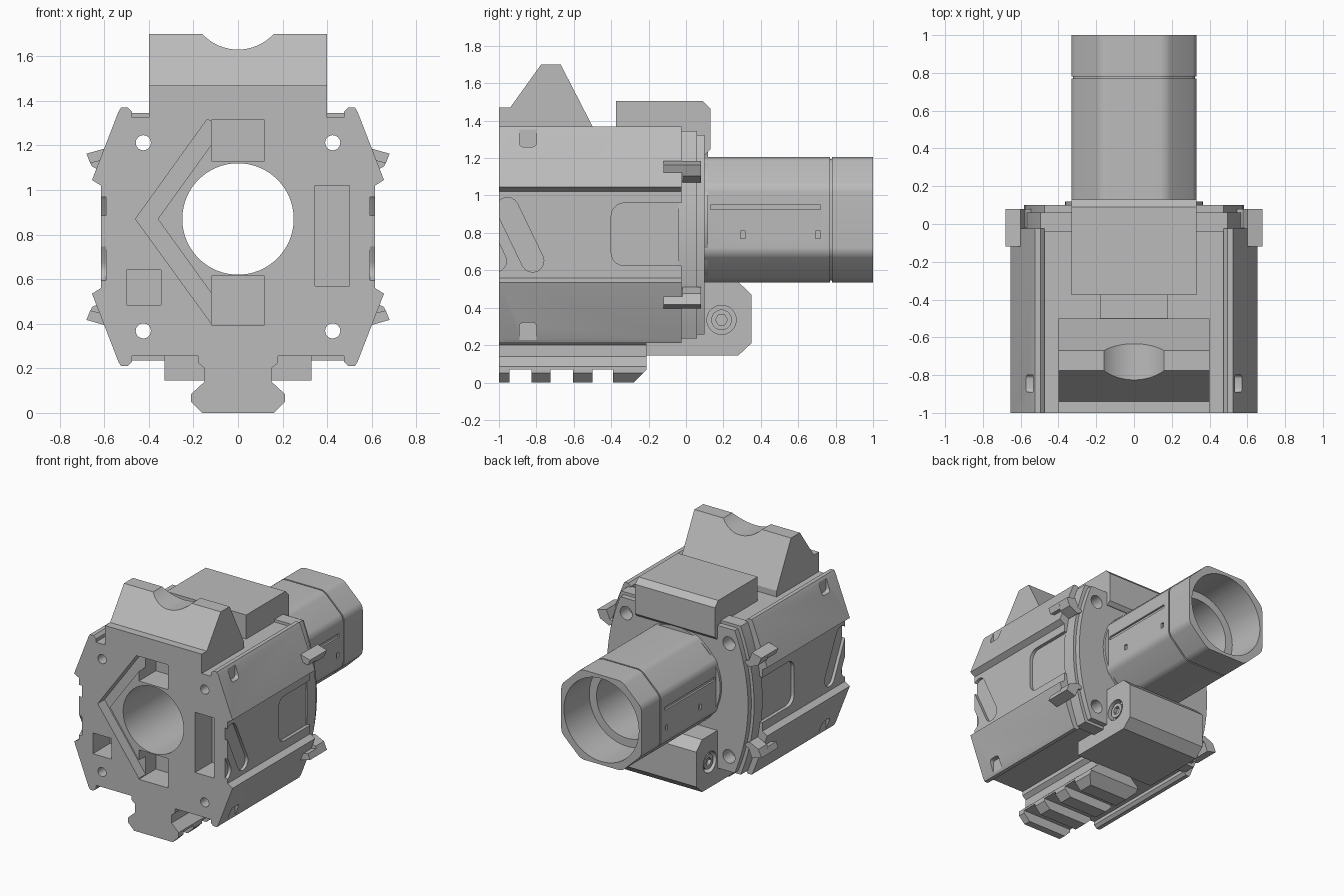
import bpy, bmesh, math
from mathutils import Vector

if "Cube" in bpy.data.objects:
    bpy.data.objects.remove(bpy.data.objects["Cube"], do_unlink=True)

metal = bpy.data.materials.new("matte grey metal")
metal.use_nodes = True
GREY = (0.5, 0.5, 0.5, 1)
metal.diffuse_color = GREY
metal.node_tree.nodes["Principled BSDF"].inputs["Base Color"].default_value = GREY

MID, BORE_Z = 0.79, 0.87     # mid height of the housing, height of the bore


def prism(name, pts, axis, a, b, rounding=0):
    """Extrude a profile along x (pts are y, z) or along y (pts are x, z)."""
    place = (lambda p, t: (t, p[0], p[1])) if axis == "x" else (lambda p, t: (p[0], t, p[1]))
    bm = bmesh.new()
    face = bm.faces.new([bm.verts.new(place(p, a)) for p in pts])
    ext = bmesh.ops.extrude_face_region(bm, geom=[face])
    move = Vector(place((0, 0), b - a))
    bmesh.ops.translate(bm, vec=move, verts=[v for v in ext["geom"] if isinstance(v, bmesh.types.BMVert)])
    if rounding:
        k = 0 if axis == "x" else 1
        long_edges = [e for e in bm.edges if abs(e.verts[0].co[k] - e.verts[1].co[k]) > 1e-5]
        bmesh.ops.bevel(bm, geom=long_edges, offset=rounding, segments=5, profile=0.5,
                        affect="EDGES", clamp_overlap=True)
    bmesh.ops.recalc_face_normals(bm, faces=bm.faces)
    mesh = bpy.data.meshes.new(name)
    bm.to_mesh(mesh)
    bm.free()
    mesh.materials.append(metal)
    obj = bpy.data.objects.new(name, mesh)
    bpy.context.scene.collection.objects.link(obj)
    return obj


def rect(u0, u1, v0, v1):
    return [(u0, v0), (u1, v0), (u1, v1), (u0, v1)]


def disc(u, v, r, n=64):
    return [(u + r * math.cos(math.tau * i / n), v + r * math.sin(math.tau * i / n)) for i in range(n)]


def both(half):
    """Complete a right half profile with its left half."""
    return half + [(-x, z) for x, z in reversed(half)]


def cut(obj, *args, **kw):
    """Subtract a prism from a part."""
    tool = prism("cutter", *args, **kw)
    tool.hide_render = True
    mod = obj.modifiers.new("cut", "BOOLEAN")
    mod.operation, mod.solver, mod.object = "DIFFERENCE", "EXACT", tool
    bpy.context.view_layer.objects.active = obj
    bpy.ops.object.modifier_apply(modifier=mod.name)
    bpy.data.objects.remove(tool, do_unlink=True)


def side_span(side, a, b):
    return (a, b) if side > 0 else (-b, -a)


# Main housing
upper = [(0.475, 1.325), (0.475, 1.35), (0.495, 1.37), (0.525, 1.37), (0.537, 1.35),
         (0.655, 1.045), (0.615, 1.02)]
housing = prism("housing", both(upper + [(x, 2 * MID - z) for x, z in reversed(upper)]), "y", -1, -0.025)
cut(housing, disc(0, BORE_Z, 0.25), "y", -1.1, 0.1)

# Front face pockets and angled groove
for u0, u1, v0, v1 in [(-0.12, 0.12, 1.13, 1.345 - 0.03), (-0.12, 0.12, 0.395, 0.615),
                       (0.345, 0.5, 0.57, 1.02), (-0.5, -0.345, 0.485, 0.64)]:
    cut(housing, rect(u0, u1, v0, v1), "y", -1.1, -0.8)
cut(housing, [(-0.115, 1.31), (-0.14, 1.315), (-0.46, BORE_Z), (-0.115, 0.395), (-0.115, 0.53),
              (-0.36, BORE_Z), (-0.115, 1.21)], "y", -1.1, -0.92)

# Side panels, slanted slots and edge notches
def slanted_slot(shift):
    p, q, r = Vector((-0.955 + shift, 0.93)), Vector((-0.82 + shift, 0.65)), 0.06
    base = math.atan2(p.y - q.y, p.x - q.x) - math.pi / 2
    pts = []
    for centre, start in ((p, base), (q, base + math.pi)):
        for i in range(9):
            t = start + math.pi * i / 8
            pts.append((centre.x + r * math.cos(t), centre.y + r * math.sin(t)))
    return pts

for side in (1, -1):
    cut(housing, rect(-0.4, 0.2, 0.625, 0.96), "x", *side_span(side, 0.59, 0.8), rounding=0.07)
    for shift in (0, -0.2):
        cut(housing, slanted_slot(shift), "x", *side_span(side, 0.592, 0.8))
    for z0, z1 in ((1.26, 1.45), (0.13, 0.32)):
        cut(housing, rect(-0.89, -0.80, z0, z1), "x", *side_span(side, 0.535, 0.8), rounding=0.02)

# Rear flange in two layers, with arched sides
def flange_outline(grow):
    half = []
    for i in range(17):
        t = 1 - i / 8
        half.append((0.605 - 0.11 * t * t + grow, MID + (0.555 + grow) * t))
    return both(half)

flange = prism("flange", flange_outline(0), "y", -0.04, 0.06)
back_plate = prism("back_plate", flange_outline(-0.022), "y", 0.05, 0.1)
collar = prism("collar", disc(0, BORE_Z, 0.365), "y", 0.09, 0.118)

# Tube with rounded octagonal section, a thin groove and a muzzle
def octagon(s):
    quarter = [(0.17, 0.335), (0.332, 0.18)]
    half = quarter + [(x, -z) for x, z in reversed(quarter)]
    return both([(x * s, BORE_Z + z * s) for x, z in half])

tube = prism("tube", octagon(1), "y", 0.1, 0.77, rounding=0.03)
groove_ring = prism("groove_ring", octagon(0.97), "y", 0.765, 0.785, rounding=0.03)
muzzle = prism("muzzle", octagon(1), "y", 0.78, 1, rounding=0.03)
for part in (flange, back_plate, collar, tube):
    cut(part, disc(0, BORE_Z, 0.25), "y", -0.5, 1.5)
cut(tube, disc(0, BORE_Z, 0.31), "y", 0.7, 1.5)
for part in (groove_ring, muzzle):
    cut(part, disc(0, BORE_Z, 0.31), "y", 0.5, 1.5)
for side in (1, -1):
    span = side_span(side, 0.318, 0.5)
    cut(tube, rect(0.13, 0.72, 0.925, 0.95), "x", *span)
    for y in (0.305, 0.705):
        cut(tube, rect(y - 0.013, y + 0.013, 0.77, 0.81), "x", *span)

# Corner bolt holes and clip ears
for side in (1, -1):
    for flip in (1, -1):
        hole = (side * 0.425, MID + flip * 0.422)
        for part in (housing, flange, back_plate):
            cut(part, disc(*hole, 0.034, 24), "y", -1.2, 0.3)
        for part in (flange, back_plate):
            cut(part, disc(*hole, 0.05, 24), "y", 0.0, 0.3)
        ear = [(0.53, 1.10), (0.576, 1.12), (0.602, 1.185), (0.68, 1.163), (0.655, 1.105), (0.58, 1.07)]
        prism("clip_ear", [(side * x, MID + flip * (z - MID)) for x, z in ear], "y", -0.02, 0.08)
        tip = [(0.585, 1.14), (0.602, 1.185), (0.68, 1.163), (0.663, 1.12)]
        prism("clip_ear_tip", [(side * x, MID + flip * (z - MID)) for x, z in tip], "y", -0.12, -0.01)

# Notched front sight block
sight = prism("sight_block", [(-1, 1.32), (-1, 1.47), (-0.94, 1.47), (-0.775, 1.7), (-0.67, 1.7),
                              (-0.5, 1.37), (-0.5, 1.32)], "x", -0.4, 0.4)
cut(sight, disc(0, 1.848, 0.218), "y", -1.2, 0)

# Top block over the flange
prism("top_block", [(-0.375, 1.3), (-0.375, 1.505), (0.09, 1.505), (0.13, 1.465), (0.13, 1.245),
                    (0.105, 1.22), (0.05, 1.22), (0.05, 1.3)], "x", -0.33, 0.33)
prism("top_link", rect(-0.18, 0.18, 1.3, 1.36), "y", -0.51, -0.37)

# Lower accessory rail with cross slots
rail = prism("rail", both([(0.18, 0.265), (0.18, 0.225), (0.15, 0.2), (0.15, 0.14), (0.21, 0.085),
                           (0.21, 0.05), (0.16, 0)]), "y", -1, -0.21)
for y0, y1 in ((-0.945, -0.825), (-0.725, -0.605), (-0.5, -0.39)):
    cut(rail, rect(y0, y1, -0.1, 0.07), "x", -0.5, 0.5)
cut(rail, [(-0.28, 0), (-0.21, 0.07), (-0.1, 0.07), (-0.1, -0.1), (-0.28, -0.1)], "x", -0.5, 0.5)

# Rear lower bracket with recessed hex screws
bracket = prism("bracket", [(-0.215, 0.145), (0.28, 0.145), (0.35, 0.21), (0.35, 0.47), (0.28, 0.537),
                            (0.08, 0.537), (0.08, 0.26), (-0.215, 0.26)], "x", -0.33, 0.33)
for side in (1, -1):
    cut(bracket, disc(0.19, 0.335, 0.078, 32), "x", *side_span(side, 0.28, 0.5))
    screw = prism("screw_head", disc(0.19, 0.335, 0.055, 32), "x", *side_span(side, 0.27, 0.32))
    cut(screw, disc(0.19, 0.335, 0.032, 6), "x", *side_span(side, 0.295, 0.5))

# Smooth the round surfaces, keep the edges crisp
parts = [o for o in bpy.context.scene.objects if o.type == "MESH" and metal.name in o.data.materials]
for o in bpy.context.scene.objects:
    o.select_set(o in parts)
bpy.context.view_layer.objects.active = housing
bpy.ops.object.shade_smooth_by_angle(angle=math.radians(25))
